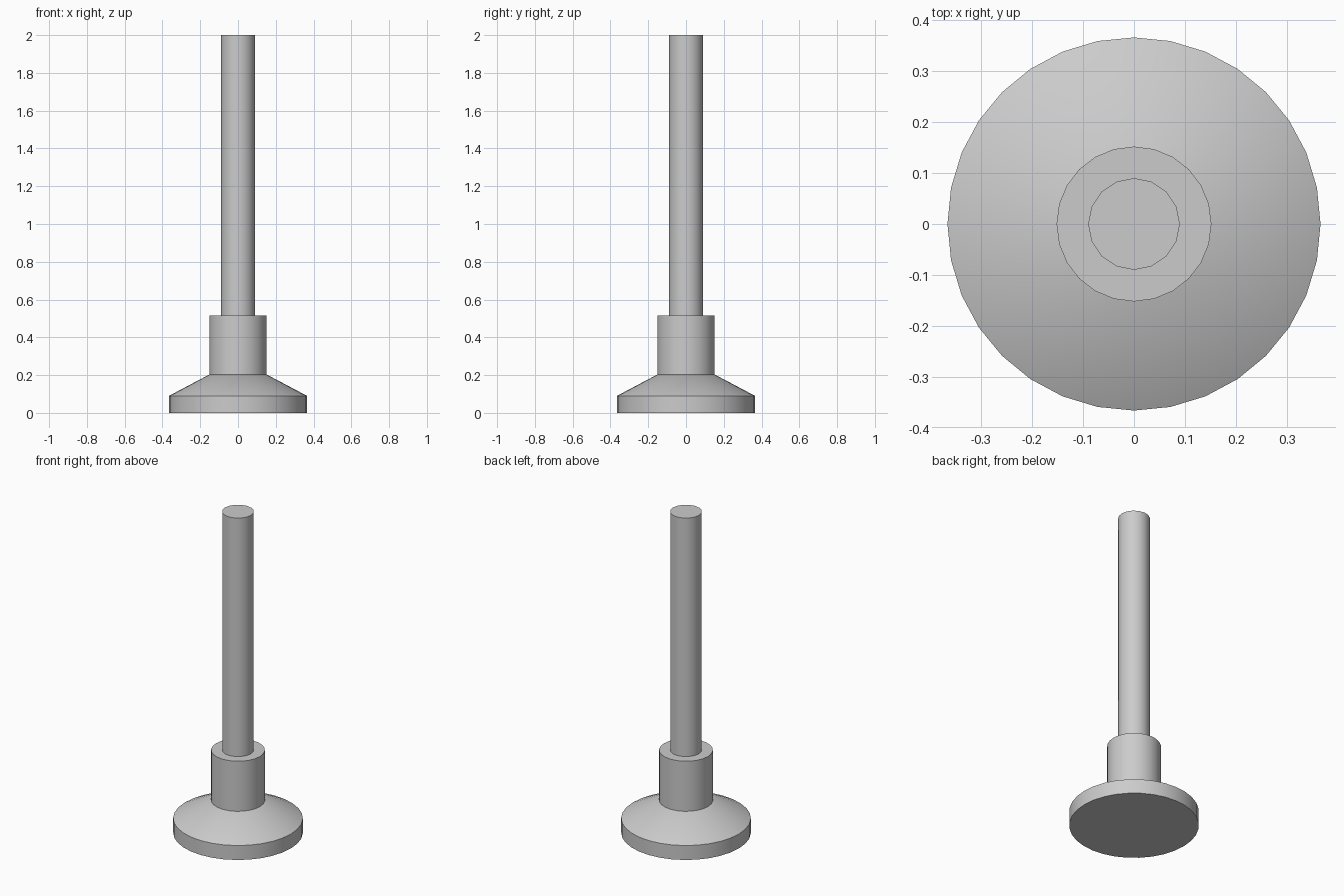
import bpy, bmesh, math

cube = bpy.data.objects.get("Cube")
if cube:
    bpy.data.objects.remove(cube, do_unlink=True)

COLOUR = (0.6, 0.6, 0.6, 1.0)
metal = bpy.data.materials.new("plain_grey")
metal.use_nodes = True
metal.diffuse_color = COLOUR
metal.node_tree.nodes["Principled BSDF"].inputs["Base Color"].default_value = COLOUR


def turned_part(name, sides, profile):
    """Closed solid turned around z from (radius, height) points, bottom to top."""
    bm = bmesh.new()
    rings = []
    for radius, height in profile:
        angles = [2 * math.pi * i / sides for i in range(sides)]
        rings.append([bm.verts.new((radius * math.cos(a), radius * math.sin(a), height))
                      for a in angles])
    for low, high in zip(rings, rings[1:]):
        for i in range(sides):
            j = (i + 1) % sides
            bm.faces.new((low[i], low[j], high[j], high[i]))
    bm.faces.new(rings[0][::-1])
    bm.faces.new(rings[-1])
    mesh = bpy.data.meshes.new(name)
    bm.to_mesh(mesh)
    bm.free()
    mesh.materials.append(metal)
    obj = bpy.data.objects.new(name, mesh)
    bpy.context.collection.objects.link(obj)
    bpy.ops.object.select_all(action="DESELECT")
    obj.select_set(True)
    bpy.context.view_layer.objects.active = obj
    bpy.ops.object.shade_smooth_by_angle(angle=math.radians(30))
    return obj


# Round foot with a sloping top
turned_part("foot", 32, [(0.366, 0), (0.366, 0.09), (0.152, 0.203)])

# Collar that holds the rod
turned_part("collar", 24, [(0.152, 0.203), (0.152, 0.515)])

# Long upright rod
turned_part("rod", 16, [(0.09, 0.515), (0.09, 2.0)])
